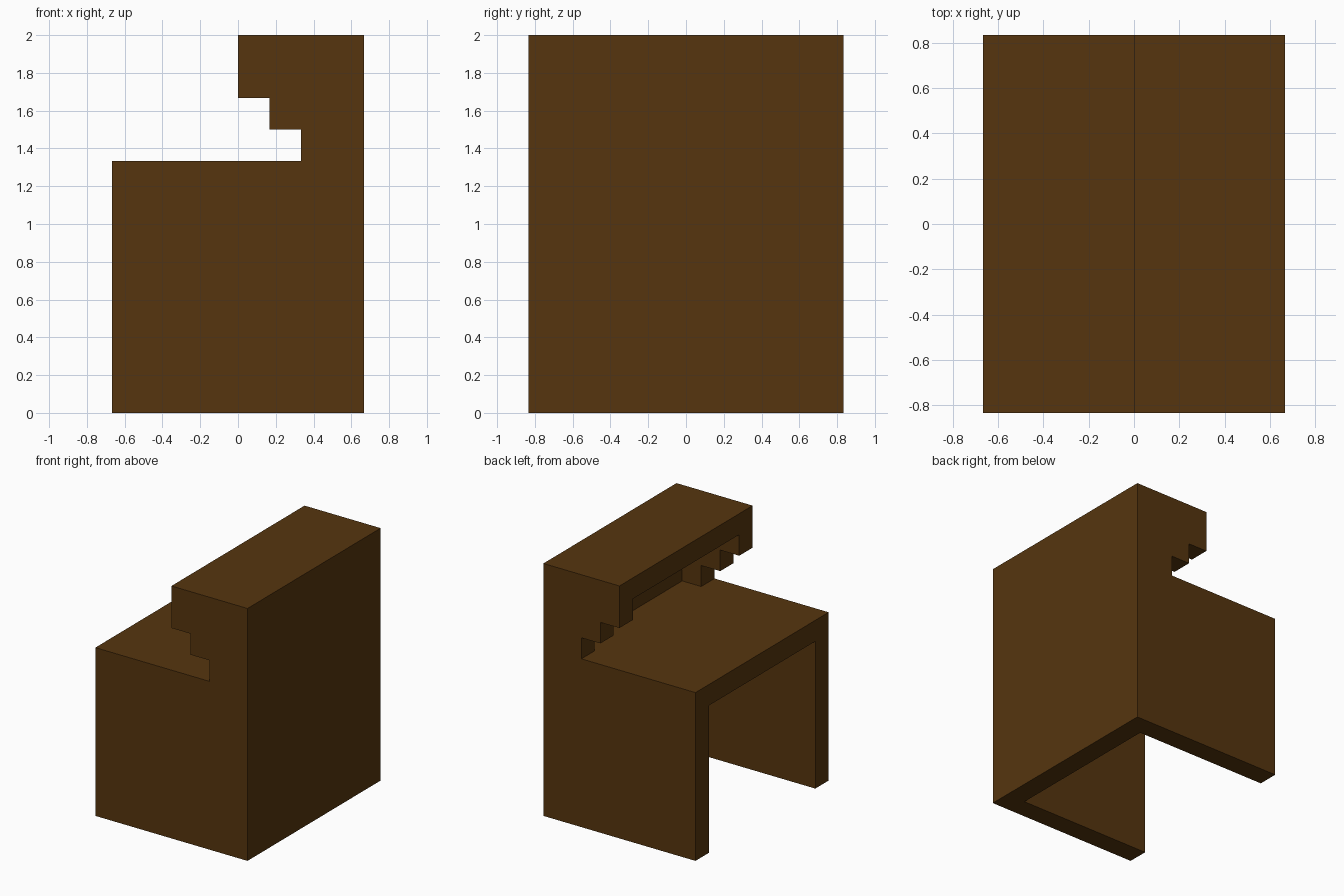
import bpy, bmesh

if "Cube" in bpy.data.objects:
    bpy.data.objects.remove(bpy.data.objects["Cube"])

U = 1 / 6  # grid unit: every board is one unit thick

wood = bpy.data.materials.new("dark_wood")
wood.diffuse_color = (0.093, 0.036, 0.0045, 1)
wood.use_nodes = True
wood.node_tree.nodes["Principled BSDF"].inputs["Base Color"].default_value = wood.diffuse_color


def extrude_profile(name, profile, y0, y1):
    """Extrude an x-z outline (in units) from y0 to y1 (in units)."""
    bm = bmesh.new()
    face = bm.faces.new([bm.verts.new((x * U, y0 * U, z * U)) for x, z in profile])
    ext = bmesh.ops.extrude_face_region(bm, geom=[face])
    verts = [g for g in ext["geom"] if isinstance(g, bmesh.types.BMVert)]
    bmesh.ops.translate(bm, verts=verts, vec=(0, (y1 - y0) * U, 0))
    bmesh.ops.recalc_face_normals(bm, faces=bm.faces)
    mesh = bpy.data.meshes.new(name)
    bm.to_mesh(mesh)
    bm.free()
    mesh.materials.append(wood)
    obj = bpy.data.objects.new(name, mesh)
    bpy.context.collection.objects.link(obj)
    return obj


def board(name, x0, x1, z0, z1):
    """Board spanning the gap between the two side panels."""
    return extrude_profile(name, [(x0, z0), (x1, z0), (x1, z1), (x0, z1)], -4, 4)


# Side panels with the stepped shelf bracket
side = [(-4, 0), (4, 0), (4, 12), (0, 12), (0, 10), (1, 10),
        (1, 9), (2, 9), (2, 8), (-4, 8)]
extrude_profile("front_side_panel", side, -5, -4)
extrude_profile("back_side_panel", side, 4, 5)

# Upright panel, desk top and upper shelf
board("upright_panel", 3, 4, 0, 12)
board("desk_top", -4, 3, 7, 8)
board("upper_shelf", 0, 3, 11, 12)
